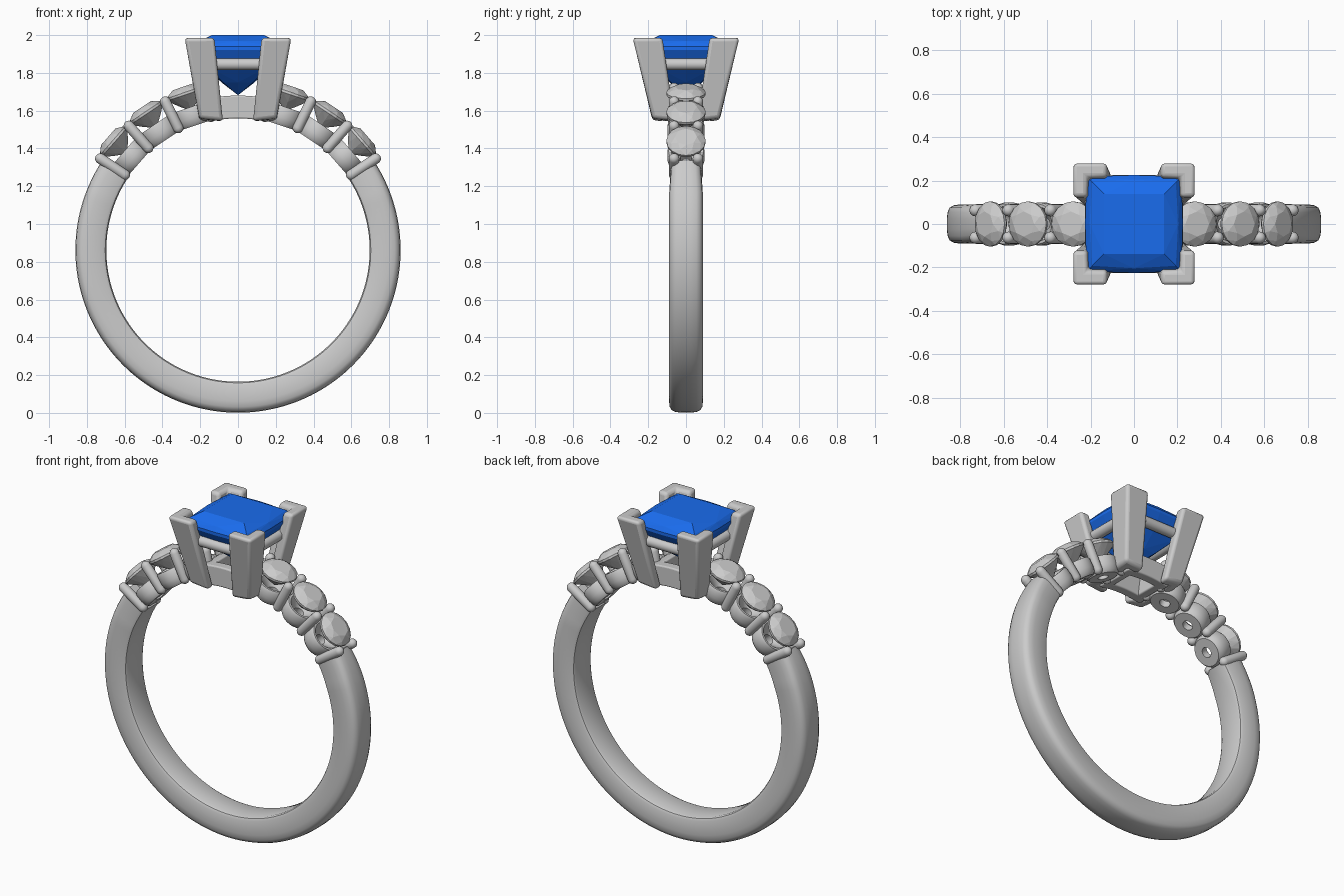
import bpy, bmesh
from math import sin, cos, pi, radians
from mathutils import Matrix, Vector

if "Cube" in bpy.data.objects:
    bpy.data.objects.remove(bpy.data.objects["Cube"])

C = 0.862                      # height of the ring centre
R_IN, R_OUT = 0.697, 0.861


def finish(bm, name, smooth=None, bevel=0, matrix=None):
    bmesh.ops.recalc_face_normals(bm, faces=bm.faces)
    me = bpy.data.meshes.new(name)
    bm.to_mesh(me)
    bm.free()
    if matrix:
        me.transform(matrix)
    ob = bpy.data.objects.new(name, me)
    bpy.context.collection.objects.link(ob)
    if bevel:
        m = ob.modifiers.new("bevel", 'BEVEL')
        m.width, m.segments, m.limit_method = bevel, 3, 'ANGLE'
    if smooth:
        bpy.context.view_layer.objects.active = ob
        ob.select_set(True)
        bpy.ops.object.shade_smooth_by_angle(angle=radians(smooth))
        ob.select_set(False)
    return ob


def loft(sections, cap=True, closed=False):
    """Skin a list of point loops, optionally capping both ends."""
    bm = bmesh.new()
    rings = [[bm.verts.new(p) for p in s] for s in sections]
    n, k = len(rings[0]), len(rings)
    for j in range(k if closed else k - 1):
        a, b = rings[j], rings[(j + 1) % k]
        for i in range(n):
            bm.faces.new((a[i], a[(i + 1) % n], b[(i + 1) % n], b[i]))
    if cap:
        bm.faces.new(rings[0])
        bm.faces.new(rings[-1])
    return bm


def arc_sweep(name, profile, a0, a1, steps, width=lambda t: 1, bevel=0):
    """Sweep a (radius, y) profile round the finger; angles from straight up."""
    secs = []
    for j in range(steps + 1):
        t = j / steps
        a = radians(a0 + (a1 - a0) * t)
        secs.append([(r * sin(a), y * width(t), C + r * cos(a)) for r, y in profile])
    return finish(loft(secs), name, 35, bevel)


def lathe(profile, n, cap=True, closed=False):
    return loft([[(r * cos(2 * pi * i / n), r * sin(2 * pi * i / n), z) for i in range(n)]
                 for r, z in profile], cap, closed)


def hull(points):
    bm = bmesh.new()
    for p in points:
        bm.verts.new(p)
    bmesh.ops.convex_hull(bm, input=bm.verts)
    bmesh.ops.dissolve_limit(bm, angle_limit=0.01, verts=bm.verts, edges=bm.edges)
    return bm


def radial(deg, r, y=0):
    return (Matrix.Translation((0, 0, C)) @ Matrix.Rotation(radians(deg), 4, 'Y')
            @ Matrix.Translation((0, y, r)))


def ring(r, z, n, off=0):
    return [(r * cos(2 * pi * (i + off) / n), r * sin(2 * pi * (i + off) / n), z) for i in range(n)]


# Band: rounded section, open at the top, narrowing slightly at both ends
half = [(R_IN, .07), (R_IN + .006, .082), (R_IN + .02, .089), (.80, .09), (.83, .086),
        (.848, .075), (.857, .055), (R_OUT, .025)]
band = half + [(r, -y) for r, y in reversed(half)]
arc_sweep("band", band, 56.5, 303.5, 120, lambda t: 1 - .12 * max(0, 1 - min(t, 1 - t) / .05))

# Side stones, their cups and shared prongs, on both shoulders
cap = [(.028 * sin(a * pi / 8), .028 * cos(a * pi / 8)) for a in (.3, 1, 2, 3, 4)]
capsule = [(r, .875 + z) for r, z in cap] + [(r, .72 - z) for r, z in reversed(cap)]
for s in (-1, 1):
    for a in (48.9, 33.8, 18.6):
        pts = (ring(.058, .036, 8) + ring(.085, .022, 8, .5) + ring(.104, .005, 16)
               + ring(.104, -.008, 16) + ring(.06, -.05, 8) + [(0, 0, -.1)])
        finish(hull(pts), "side_stone", matrix=radial(s * a, .876))
        cup = [(.03, .697), (.082, .697), (.094, .712), (.099, .74), (.099, .785),
               (.092, .798), (.08, .798), (.03, .74)]
        finish(lathe(cup, 32, False, True), "stone_cup", 40, matrix=radial(s * a, 0))
    for a in (56.4, 41.3, 26.1, 11.5):
        for y in (-.063, .063):
            finish(lathe(capsule, 16), "side_prong", 40, matrix=radial(s * a, 0, y))

# Open frame under the centre stone
for y in (-.095, .095):
    arc_sweep("base_rail", [(R_IN, y - .03), (.818, y - .03), (.818, y + .03), (R_IN, y + .03)],
              -12, 12, 12, bevel=.008)
for s in (-1, 1):
    arc_sweep("base_crossbar", [(R_IN, -.12), (.818, -.12), (.818, .12), (R_IN, .12)],
              s * 7, s * 11, 4, bevel=.008)


# Corner prongs with L-shaped section, leaning outward
def ell(ox, oy, ix, iy, t, z, tilt):
    p = [(ox, oy), (ix, oy), (ix, oy - t), (ox - t, oy - t), (ox - t, iy), (ox, iy)]
    return [(x, y, z + tilt * (x + y - ix - iy)) for x, y in p]


for sx in (-1, 1):
    for sy in (-1, 1):
        secs = [ell(.205, .178, .08, .06, .06, 1.536, .1), ell(.282, .282, .125, .125, .066, 1.987, -.01)]
        secs = [[(x * sx, y * sy, z) for x, y, z in q] for q in secs]
        finish(loft(secs), "corner_prong", 35, .018)

# Gallery rails joining the prongs
for k in range(4):
    m = (Matrix.Rotation(k * pi / 2, 4, 'Z') @ Matrix.Translation((0, -.195, 1.846))
         @ Matrix.Rotation(pi / 2, 4, 'Y'))
    finish(lathe([(.031, -.2), (.031, .2)], 20), "gallery_rail", 40, matrix=m)

# Square centre stone
pts = []
for w, z, bulge in ((.138, 2.0, 0), (.192, 1.968, .012), (.218, 1.94, .007), (.218, 1.922, .007),
                    (.165, 1.835, .01), (.08, 1.75, .008)):
    for k in range(4):
        rot = Matrix.Rotation(k * pi / 2, 4, 'Z')
        pts += [rot @ Vector((w, w, z))]
        if bulge:
            pts += [rot @ Vector((w + bulge, 0, z))]
gem = finish(hull(pts + [(0, 0, 1.682)]), "centre_stone")
blue = bpy.data.materials.new("blue")
blue.diffuse_color = (.01, .15, .85, 1)
blue.use_nodes = True
blue.node_tree.nodes["Principled BSDF"].inputs["Base Color"].default_value = blue.diffuse_color
gem.data.materials.append(blue)
